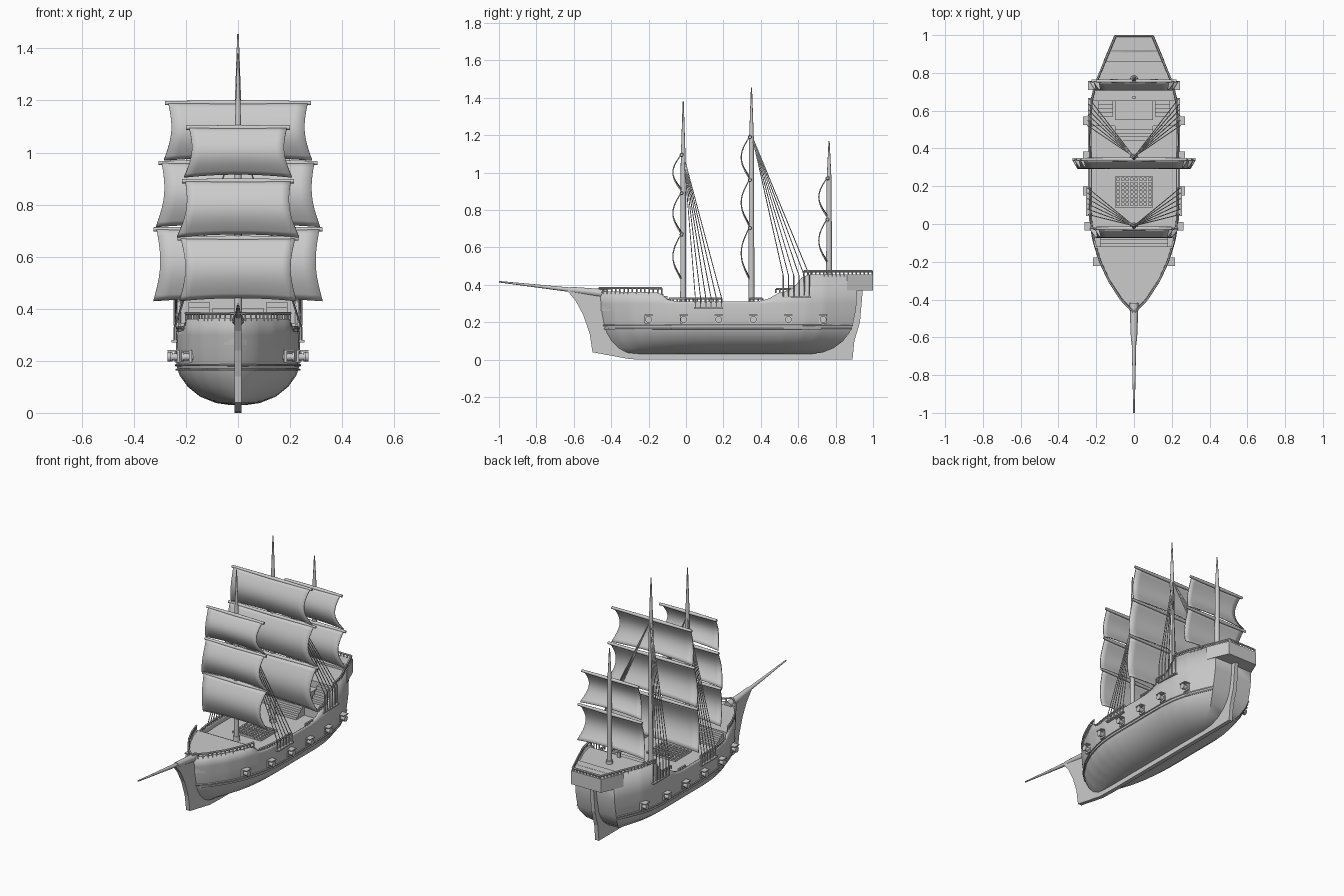
import bpy, bmesh, math
from mathutils import Vector

if "Cube" in bpy.data.objects:
    bpy.data.objects.remove(bpy.data.objects["Cube"])

OUT = [(-.47, 0), (-.44, .035), (-.4, .072), (-.3, .137), (-.2, .183), (-.1, .213), (0, .23),
       (.1, .236), (.55, .236), (.65, .228), (.74, .208), (.85, .163), (1, .1)]
SHEER = [(-.47, .365), (-.16, .36), (-.13, .35), (-.1, .32), (-.05, .312), (.38, .312), (.44, .325),
         (.5, .36), (.55, .37), (.58, .39), (.62, .44), (.66, .455), (1, .455)]


def interp(table, v):
    for (a, fa), (b, fb) in zip(table, table[1:]):
        if v <= b:
            return fa + (fb - fa) * max(0, v - a) / (b - a)
    return table[-1][1]


def half(y):
    return interp(OUT, y)


def sheer(y):
    return interp(SHEER, y)


def finish(name, bm, smooth=None):
    bmesh.ops.remove_doubles(bm, verts=bm.verts, dist=1e-5)
    bmesh.ops.recalc_face_normals(bm, faces=bm.faces)
    me = bpy.data.meshes.new(name)
    bm.to_mesh(me)
    bm.free()
    ob = bpy.data.objects.new(name, me)
    bpy.context.collection.objects.link(ob)
    if smooth:
        bpy.ops.object.select_all(action='DESELECT')
        bpy.context.view_layer.objects.active = ob
        ob.select_set(True)
        bpy.ops.object.shade_smooth_by_angle(angle=math.radians(smooth))
    return ob


def add_box(bm, c, size):
    vs = bmesh.ops.create_cube(bm, size=1)['verts']
    for v in vs:
        v.co = Vector(c) + Vector([v.co[i] * size[i] for i in range(3)])


def add_rod(bm, a, b, r1, r2, n=12):
    a, b = Vector(a), Vector(b)
    d = b - a
    m = Vector((0, 0, 1)).rotation_difference(d).to_matrix().to_4x4()
    m.translation = (a + b) / 2
    bmesh.ops.create_cone(bm, cap_ends=True, segments=n, radius1=r1, radius2=r2, depth=d.length, matrix=m)


def prism(name, pts, vec):
    bm = bmesh.new()
    f = bm.faces.new([bm.verts.new(p) for p in pts])
    g = bmesh.ops.extrude_face_region(bm, geom=[f])['geom']
    bmesh.ops.translate(bm, vec=vec, verts=[v for v in g if isinstance(v, bmesh.types.BMVert)])
    return finish(name, bm)


# hull shell: each row is (z, half width, bow y, stern y); the last row follows the sheer
ROWS = [(.03, .03, -.3, .66), (.038, .085, -.34, .73), (.062, .145, -.375, .79), (.1, .193, -.41, .84),
        (.145, .225, -.435, .875), (.18, .236, -.447, .89), (.25, .238, -.46, .905),
        (.3, .238, -.466, .912), (None, .236, -.47, .915)]
bm = bmesh.new()
rings = []
N = 80
for i in range(N + 1):
    s = i / N
    f = half(-.47 + 1.385 * s) / .236
    side = []
    for z, w, y0, y1 in ROWS:
        y = y0 + (y1 - y0) * s
        side.append((w * f, y, sheer(y) if z is None else z))
    ring = side[::-1] + [(-x, y, z) for x, y, z in side]
    rings.append([bm.verts.new(p) for p in ring])
for a, b in zip(rings, rings[1:]):
    for k in range(len(a) - 1):
        bm.faces.new((a[k], a[k + 1], b[k + 1], b[k]))
end, n = rings[-1], len(ROWS)
for k in range(n - 1):
    bm.faces.new((end[k], end[k + 1], end[-k - 2], end[-k - 1]))
hull = finish("hull", bm, 35)
mod = hull.modifiers.new("thickness", 'SOLIDIFY')
mod.thickness, mod.offset = .01, -1

# wale strip round the hull
bm = bmesh.new()
for z, w, a, b in ((.183, .239, -.45, .892), (.166, .236, -.444, .886)):
    path = [(w * half(-.47 + 1.385 * i / 40) / .236, a + (b - a) * i / 40, z) for i in range(41)]
    for p, q in zip(path, path[1:]):
        for sx in (1, -1):
            add_rod(bm, (sx * p[0], *p[1:]), (sx * q[0], *q[1:]), .004, .004, 6)
finish("wales", bm, 40)

# keel, stem and rudder plate
KEEL = [(-.64, .375), (-.59, .315), (-.55, .24), (-.515, .14), (-.5, .04), (-.3, .003), (-.2, 0), (.89, 0),
        (.9, .1), (.93, .2), (.945, .37), (.88, .37), (.87, .2), (.8, .12), (.6, .06), (-.28, .06), (-.4, .2), (-.45, .355)]
prism("keel_and_rudder", [(-.013, y, z) for y, z in KEEL], (.026, 0, 0))


# decks as solid blocks, giving the bulkheads
def deck(name, y0, y1, z, bottom):
    ys = [y0 + (y1 - y0) * i / 16 for i in range(17)]
    xs = [max(half(y) - .006, .002) for y in ys]
    pts = [(x, y, z) for x, y in zip(xs, ys)] + [(-x, y, z) for x, y in zip(xs[::-1], ys[::-1])]
    prism(name, pts, (0, 0, bottom - z))


deck("forecastle_deck", -.455, -.12, .35, .26)
deck("main_deck", -.13, .53, .28, .26)
deck("quarter_deck", .52, .66, .345, .26)
deck("poop_deck", .65, .905, .442, .3)

# stern gallery overhanging the transom
pts = [(s * (half(y) + .004), y, .37) for s, y in ((1, .86), (1, 1), (-1, 1), (-1, .86))]
prism("stern_gallery", pts, (0, 0, .085))

# stairs between decks
bm = bmesh.new()
for i in range(4):
    add_box(bm, (0, -.11 + .02 * i, .305 - .008 * i), (.36, .02, .07 - .016 * i))
    add_box(bm, (0, .45 + .02 * i, .285 + .008 * i), (.2, .02, .02 + .016 * i))
    for sx in (1, -1):
        add_box(bm, (sx * .15, .58 + .02 * i, .35 + .011 * i), (.08, .02, .02 + .022 * i))
finish("stairs", bm)

# cabin hatch on the quarter deck
bm = bmesh.new()
add_box(bm, (0, .6, .37), (.2, .1, .06))
add_box(bm, (0, .67, .455), (.02, .012, .035))
finish("cabin_and_helm", bm)

# hatch grating
bm = bmesh.new()
for i in range(9):
    add_box(bm, (-.096 + .024 * i, .17, .285), (.009, .165, .014))
for i in range(8):
    add_box(bm, (0, .093 + .022 * i, .285), (.2, .009, .012))
finish("hatch_grating", bm)

# balustrades along the sheer
bm = bmesh.new()
for y0, y1, h in ((-.465, -.13, .02), (-.09, .19, .015), (.34, .41, .015), (.48, .56, .014), (.63, .995, .018)):
    c = max(2, round((y1 - y0) / .022))
    ys = [y0 + (y1 - y0) * i / c for i in range(c + 1)]
    for sx in (1, -1):
        ps = [Vector((sx * max(half(y) - .004, .002), y, sheer((y0 + y1) / 2))) for y in ys]
        up = Vector((0, 0, h))
        for p in ps:
            add_rod(bm, p - up * .5, p + up, .004, .004, 6)
        for p, q in zip(ps, ps[1:]):
            add_rod(bm, p + up, q + up, .006, .006, 6)
for k in range(9):
    add_rod(bm, (-.09 + k * .0225, .995, .45), (-.09 + k * .0225, .995, .473), .004, .004, 6)
add_rod(bm, (-.1, .995, .473), (.1, .995, .473), .006, .006, 6)
finish("balustrades", bm, 40)

# cannons with open port lids
bm = bmesh.new()
for y in (-.2, -.012, .175, .36, .547, .733):
    x = half(y)
    for sx in (1, -1):
        add_rod(bm, (sx * (x - .03), y, .215), (sx * (x + .03), y, .215), .016, .013)
        add_rod(bm, (sx * (x + .024), y, .215), (sx * (x + .034), y, .215), .018, .018)
        add_box(bm, (sx * (x + .014), y, .238), (.04, .046, .006))
        add_box(bm, (sx * x, y, .215), (.012, .042, .044))
finish("cannons", bm, 40)

# bowsprit
bm = bmesh.new()
add_rod(bm, (0, -1, .417), (0, -.62, .374), .004, .012)
add_rod(bm, (0, -.62, .374), (0, -.42, .352), .016, .024)
finish("bowsprit", bm, 40)

# masts, yards and sails: sail = (yard z, foot z, yard half width, foot half width)
RIG = {
    "fore": (-.015, .3, 1.07, 1.38, [(1.095, .905, .2, .208), (.89, .675, .215, .235), (.67, .43, .232, .225)]),
    "main": (.35, .27, 1.17, 1.455, [(1.19, .97, .28, .285), (.96, .715, .305, .315), (.705, .43, .325, .325)]),
    "mizzen": (.765, .43, .96, 1.17, [(.97, .765, .2, .215), (.75, .52, .225, .235)]),
}
for name, (my, z0, z1, z2, sails) in RIG.items():
    bm = bmesh.new()
    add_rod(bm, (0, my, z0), (0, my, z1), .016, .013, 16)
    add_rod(bm, (0, my, z1), (0, my, z2), .013, .003, 16)
    add_rod(bm, (0, my, z0), (0, my, z0 + .03), .022, .02, 16)
    finish(name + "_mast", bm, 40)
    bm = bmesh.new()
    for zt, zb, wt, wb in sails:
        for sx in (1, -1):
            add_rod(bm, (0, my - .008, zt), (sx * wt, my - .008, zt), .011, .008)
    finish(name + "_yards", bm, 40)
    bm = bmesh.new()
    for zt, zb, wt, wb in sails:
        grid = []
        for i in range(13):
            t = i / 12
            row = []
            for j in range(13):
                u = j / 6 - 1
                w = wt - .012 + (wb - wt + .012) * t - .02 * math.sin(math.pi * t)
                z = zt + (zb - zt) * t + .012 * t * t * (1 - u * u)
                row.append(bm.verts.new((u * w, my - .012 - .043 * math.sin(math.pi * t), z)))
            grid.append(row)
        for a, b in zip(grid, grid[1:]):
            for j in range(12):
                bm.faces.new((a[j], a[j + 1], b[j + 1], b[j]))
    ob = finish(name + "_sails", bm, 40)
    mod = ob.modifiers.new("cloth", 'SOLIDIFY')
    mod.thickness, mod.offset = .006, 0

# shrouds running down to channel boards outside the hull
for name, top, ya, yb, zr, zc in (("fore", (-.01, 1.08), .05, .19, .33, .275),
                                  ("main", (.355, 1.19), .52, .66, .45, .335)):
    bm = bmesh.new()
    for sx in (1, -1):
        for i in range(6):
            y = ya + (yb - ya) * i / 5
            x = sx * (half(y) + .008)
            add_rod(bm, (0, *top), (x, y, zr), .0025, .0025, 6)
            add_rod(bm, (x, y, zr), (x, y, zc), .004, .004, 6)
        add_box(bm, (sx * (half(yb) + .006), (ya + yb) / 2, zc), (.025, yb - ya + .015, .008))
    finish(name + "_shrouds", bm, 40)
